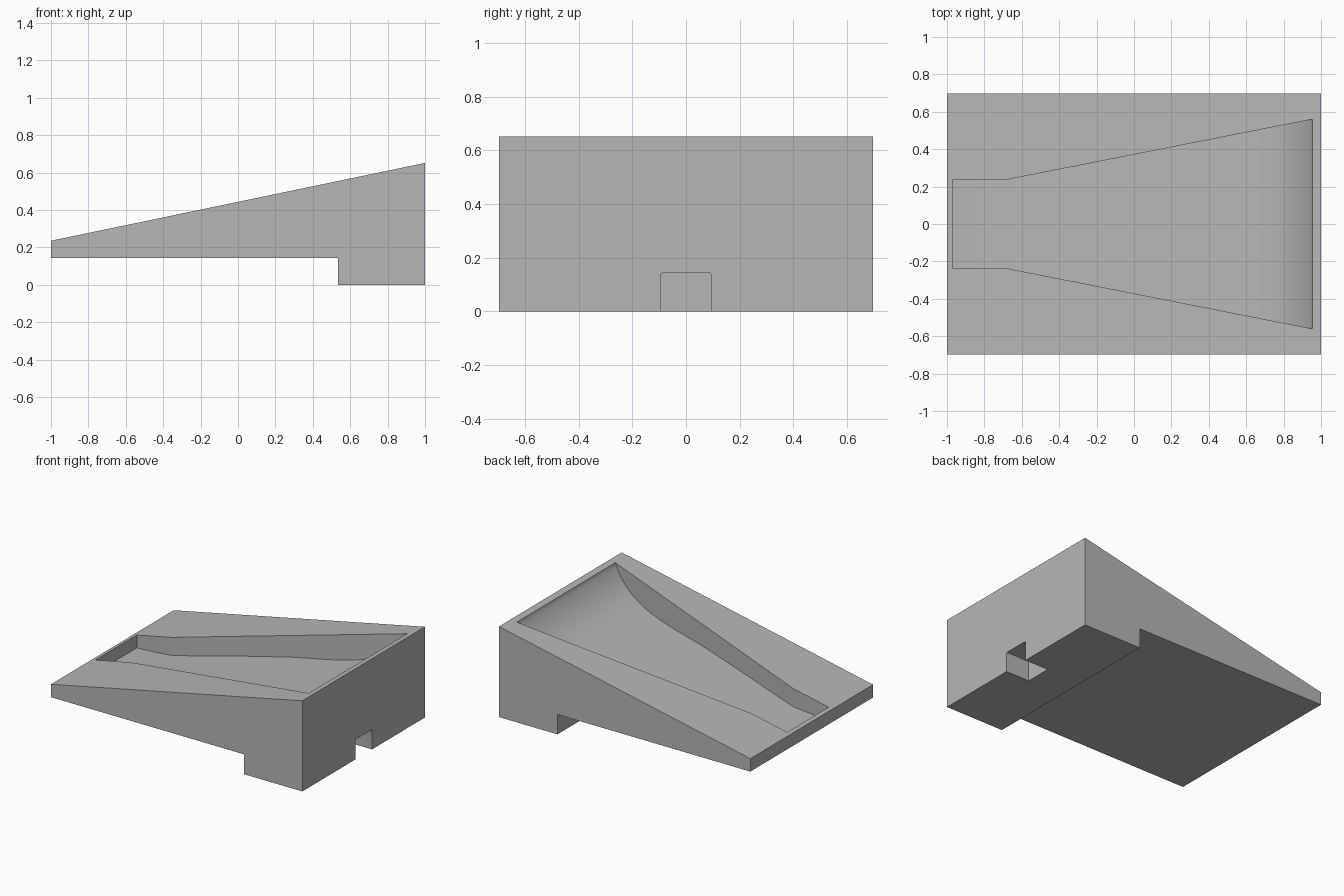
import bpy, bmesh, math
from mathutils import Vector
from mathutils.geometry import interpolate_bezier

if "Cube" in bpy.data.objects:
    bpy.data.objects.remove(bpy.data.objects["Cube"], do_unlink=True)

grey = bpy.data.materials.new("plain_grey")
grey.use_nodes = True
colour = (0.47, 0.47, 0.47, 1)
grey.diffuse_color = colour
grey.node_tree.nodes["Principled BSDF"].inputs["Base Color"].default_value = colour


def loft(name, rings):
    """Closed solid through a list of equal-length point rings."""
    bm = bmesh.new()
    loops = [[bm.verts.new(p) for p in ring] for ring in rings]
    for a, b in zip(loops, loops[1:]):
        for i in range(len(a)):
            j = (i + 1) % len(a)
            bm.faces.new((a[i], a[j], b[j], b[i]))
    bm.faces.new(loops[0])
    bm.faces.new(loops[-1])
    bmesh.ops.recalc_face_normals(bm, faces=bm.faces)
    mesh = bpy.data.meshes.new(name)
    bm.to_mesh(mesh)
    bm.free()
    mesh.materials.append(grey)
    obj = bpy.data.objects.new(name, mesh)
    bpy.context.collection.objects.link(obj)
    return obj


# Wedge body with a thick foot at the tall end
half_width = 0.697
profile = [(-1, 0.143), (0.535, 0.143), (0.535, 0), (1, 0), (1, 0.652), (-1, 0.236)]
body = loft("wedge_body", [[(x, y, z) for x, z in profile]
                           for y in (-half_width, half_width)])

# Flared pocket: the floor runs under the slope, then sweeps up to meet it
floor = [(-0.97, 0.15), (-0.83, 0.157), (-0.69, 0.17), (-0.5, 0.203), (-0.29, 0.243), (-0.06, 0.284)]
curve = [Vector((x, z, 0)) for x, z in
         [(0.17, 0.322), (0.58, 0.37), (0.83, 0.39), (0.955, 0.642)]]
floor += [(p.x, p.y) for p in interpolate_bezier(*curve, 28)]
rings = []
for x, z in floor:
    w = 0.235 + 0.1976 * max(0, x + 0.69)
    rings.append([(x, -w, z), (x, w, z), (x, w, 1), (x, -w, 1)])
pocket = loft("pocket_cutter", rings)

# Small notch in the foot with softened upper corners
r, hw, top = 0.01, 0.095, 0.143
corner = [(hw - r + r * math.cos(a), top - r + r * math.sin(a))
          for a in (math.radians(d) for d in range(0, 91, 30))]
outline = [(hw, -0.1)] + corner + [(-y, z) for y, z in reversed(corner)] + [(-hw, -0.1)]
notch = loft("notch_cutter", [[(x, y, z) for y, z in outline] for x in (0.813, 1.1)])

# Cut both shapes out of the body
bpy.context.view_layer.objects.active = body
body.select_set(True)
for cutter in (pocket, notch):
    mod = body.modifiers.new(cutter.name, "BOOLEAN")
    mod.operation = "DIFFERENCE"
    mod.solver = "EXACT"
    mod.object = cutter
    bpy.ops.object.modifier_apply(modifier=mod.name)
    bpy.data.objects.remove(cutter, do_unlink=True)

bpy.ops.object.shade_smooth_by_angle(angle=math.radians(30))
